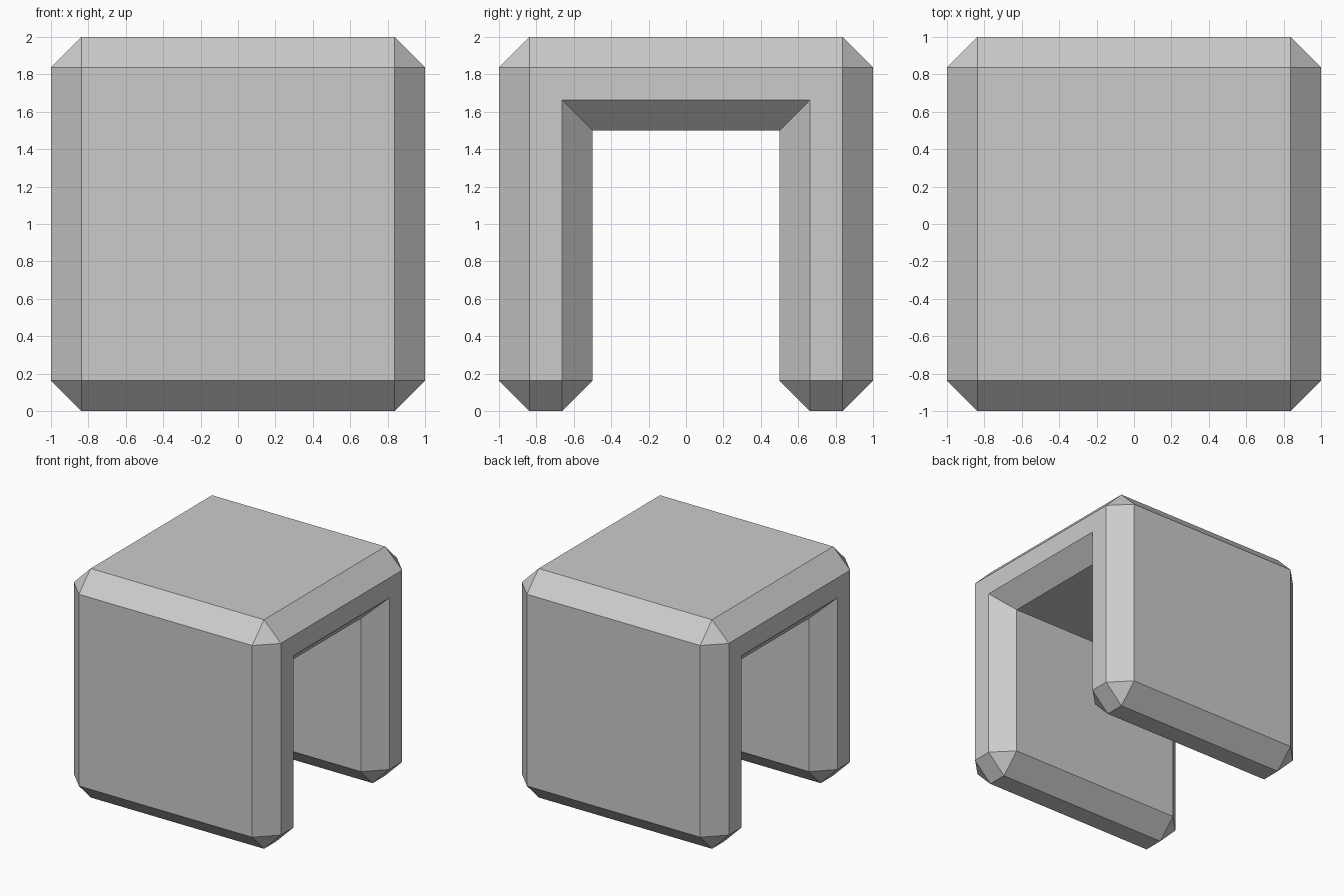
import bpy, bmesh

if "Cube" in bpy.data.objects:
    bpy.data.objects.remove(bpy.data.objects["Cube"])

CHAMFER = 0.163

# Half of the arch outline in y, z; mirrored to complete it
half = [(0.5, 1.5), (0.5, 0), (1, 0), (1, 2)]
outline = half + [(-y, z) for y, z in reversed(half)]

# Extrude the arch from left to right
bm = bmesh.new()
side = bm.faces.new([bm.verts.new((-1, y, z)) for y, z in outline])
extruded = bmesh.ops.extrude_face_region(bm, geom=[side], use_keep_orig=True)
moved = [v for v in extruded["geom"] if isinstance(v, bmesh.types.BMVert)]
bmesh.ops.translate(bm, verts=moved, vec=(2, 0, 0))
bmesh.ops.recalc_face_normals(bm, faces=bm.faces[:])
bm.normal_update()

# Chamfer every outward edge, leaving the two inner ceiling corners sharp
edges = [e for e in bm.edges if e.is_convex]
bmesh.ops.bevel(bm, geom=edges, offset=CHAMFER, offset_type='OFFSET',
                segments=1, profile=0.5, affect='EDGES', clamp_overlap=False)
bmesh.ops.recalc_face_normals(bm, faces=bm.faces[:])

mesh = bpy.data.meshes.new("chamfered_arch")
bm.to_mesh(mesh)
bm.free()
arch = bpy.data.objects.new("chamfered_arch", mesh)
bpy.context.collection.objects.link(arch)
